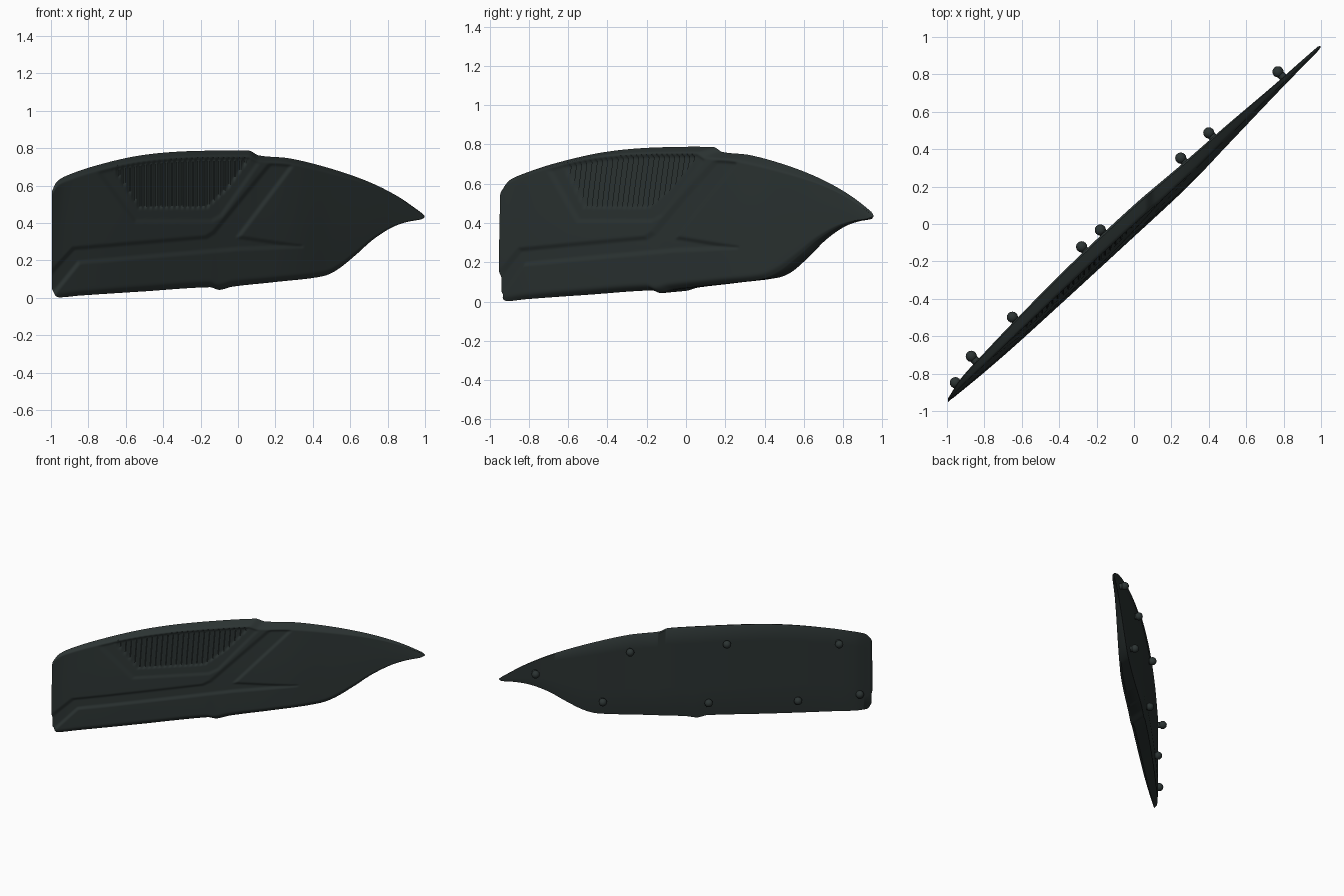
import bpy, bmesh, math
from mathutils import Vector

if "Cube" in bpy.data.objects:
    bpy.data.objects.remove(bpy.data.objects["Cube"])

mat = bpy.data.materials.new("dark_slate_plastic")
mat.diffuse_color = (0.025, 0.034, 0.033, 1)
mat.use_nodes = True
mat.node_tree.nodes["Principled BSDF"].inputs["Base Color"].default_value = mat.diffuse_color

# Outline seen from the front (x, z) and thickness seen from the top (x, y offset)
TOP = [(-.995, .57), (-.97, .62), (-.9, .66), (-.75, .71), (-.55, .757), (-.35, .78), (-.1, .788),
       (.06, .787), (.11, .762), (.28, .745), (.5, .69), (.7, .62), (.85, .545), (.97, .463), (.997, .44)]
BOTTOM = [(-.995, .05), (-.975, .01), (-.95, .003), (-.85, .012), (-.5, .035), (-.15, .057), (-.1, .043),
          (-.03, .06), (.2, .085), (.45, .115), (.53, .15), (.63, .23), (.72, .31), (.82, .375),
          (.9, .405), (.98, .42), (.997, .43)]
BACK = [(-.995, .01), (-.93, .05), (-.8, .07), (-.6, .09), (-.3, .105), (0, .10), (.25, .075),
        (.5, .055), (.75, .03), (.98, .013), (.997, .004)]
FRONT = [(-.995, -.01), (-.8, -.035), (-.6, -.05), (0, -.07), (.3, -.075), (.5, -.055),
         (.8, -.025), (.98, -.012), (.997, -.006)]
# Front face: blend from front to back offset going up the panel
LEAN = [(0, .2), (.03, .03), (.06, 0), (.5, .13), (.94, .37), (.96, .41), (1, .92)]

# Recessed shapes on the front face
BAND = [(-1.05, .08), (-.88, .265), (-.17, .325), (-.13, .35), (.24, .80), (.36, .80), (.0, .325),
        (.34, .275), (.0, .262), (-.85, .19), (-1.02, -.02)]
FRAME = [(-.78, .72), (-.55, .41), (-.14, .41), (-.09, .44), (.20, .85), (-.78, .85)]
VENT = [(-.70, .74), (-.53, .48), (-.17, .48), (-.06, .58), (.10, .80), (-.6, .85)]


def interp(points, x):
    """Smooth curve through the points."""
    n = len(points)
    for i in range(n - 1):
        (x0, a), (x1, b) = points[i], points[i + 1]
        if x <= x1 or i == n - 2:
            p, q = points[max(0, i - 1)], points[min(n - 1, i + 2)]
            h = x1 - x0
            m0 = (b - p[1]) / (x1 - p[0]) * h
            m1 = (q[1] - a) / (q[0] - x0) * h
            s = min(1, max(0, (x - x0) / h))
            m0, m1 = (max(-3 * abs(b - a), min(3 * abs(b - a), m)) for m in (m0, m1))
            return (a * (2 * s**3 - 3 * s * s + 1) + m0 * (s**3 - 2 * s * s + s)
                    + b * (3 * s * s - 2 * s**3) + m1 * (s**3 - s * s))


def inside_distance(poly, x, z):
    """Signed distance to a polygon, positive inside."""
    best, inside = 9.0, False
    for (ax, az), (bx, bz) in zip(poly, poly[1:] + poly[:1]):
        dx, dz = bx - ax, bz - az
        k = min(1, max(0, ((x - ax) * dx + (z - az) * dz) / (dx * dx + dz * dz)))
        best = min(best, math.hypot(x - ax - k * dx, z - az - k * dz))
        if (az > z) != (bz > z) and x < ax + dx * (z - az) / dz:
            inside = not inside
    return best if inside else -best


def step(d, width=.02):
    return min(1, max(0, d / width + .5))


def recess(x, z, t, col):
    rim = step((.94 - t) * .75)
    depth = .013 * step(inside_distance(BAND, x, z))
    if z > .38 and -.85 < x < .3:
        depth += .008 * step(inside_distance(FRAME, x, z))
        vent = step(inside_distance(VENT, x, z), .014)
        rib = .009 if col % 4 < 2 and x > -.66 else 0
        depth += vent * (.012 - rib)
    return depth * rim


def place(x, z, offset):
    """The panel stands on the diagonal y = 0.95 x."""
    return Vector((x, .95 * x + .002 + offset, z))


def finish(bm, name, angle):
    bmesh.ops.recalc_face_normals(bm, faces=bm.faces)
    me = bpy.data.meshes.new(name)
    bm.to_mesh(me)
    bm.free()
    me.materials.append(mat)
    ob = bpy.data.objects.new(name, me)
    bpy.context.collection.objects.link(ob)
    bpy.ops.object.select_all(action='DESELECT')
    ob.select_set(True)
    bpy.context.view_layer.objects.active = ob
    bpy.ops.object.shade_smooth_by_angle(angle=math.radians(angle))
    return ob


# Panel: one closed section per column, front rows going up, back rows going down
COLS, ROWS, BACK_ROWS = 285, 100, 6
bm = bmesh.new()
rings = []
for i in range(COLS):
    x = -.995 + 1.992 * i / (COLS - 1)
    lo, hi, f, b = (interp(c, x) for c in (BOTTOM, TOP, FRONT, BACK))
    lo = max(0, lo)
    ring = []
    for r in range(ROWS + 1):
        t = r / ROWS
        z = lo + (hi - lo) * t
        v = f + (b - f) * interp(LEAN, t)
        v += min(recess(x, z, t, i), max(0, (b - v) * .7))
        ring.append(bm.verts.new(place(x, z, v)))
    for r in range(BACK_ROWS + 1):
        t = .985 - .97 * r / BACK_ROWS
        v = f + (b - f) * (1 if t > .1 else .9)
        ring.append(bm.verts.new(place(x, lo + (hi - lo) * t, v)))
    rings.append(ring)
for a, b in zip(rings, rings[1:]):
    n = len(a)
    for k in range(n):
        bm.faces.new((a[k], a[(k + 1) % n], b[(k + 1) % n], b[k]))
bm.faces.new(rings[0])
bm.faces.new(rings[-1])
finish(bm, "trim_panel", 48)

# Mounting studs on the back (x, z, y offset of the centre)
STUDS = [(.77, .48, .075), (.40, .23, .10), (.25, .62, .108), (-.18, .18, .132),
         (-.28, .645, .137), (-.65, .145, .112), (-.87, .58, .112), (-.955, .145, .052)]
outward = Vector((-.69, .725, 0))
for n, (x, z, off) in enumerate(STUDS):
    bm = bmesh.new()
    centre = place(x, z, off + .005)
    bmesh.ops.create_uvsphere(bm, u_segments=16, v_segments=10, radius=.03)
    bmesh.ops.translate(bm, vec=centre, verts=bm.verts)
    # short stem only where the panel is thick enough to hide its root
    if x > -.9:
        stem = bmesh.ops.create_cone(bm, cap_ends=True, segments=12, radius1=.022, radius2=.022, depth=.04)["verts"]
        bmesh.ops.transform(bm, matrix=outward.to_track_quat('Z', 'Y').to_matrix().to_4x4(), verts=stem)
        bmesh.ops.translate(bm, vec=centre - outward * .02, verts=stem)
    finish(bm, f"mounting_stud_{n + 1}", 40)
